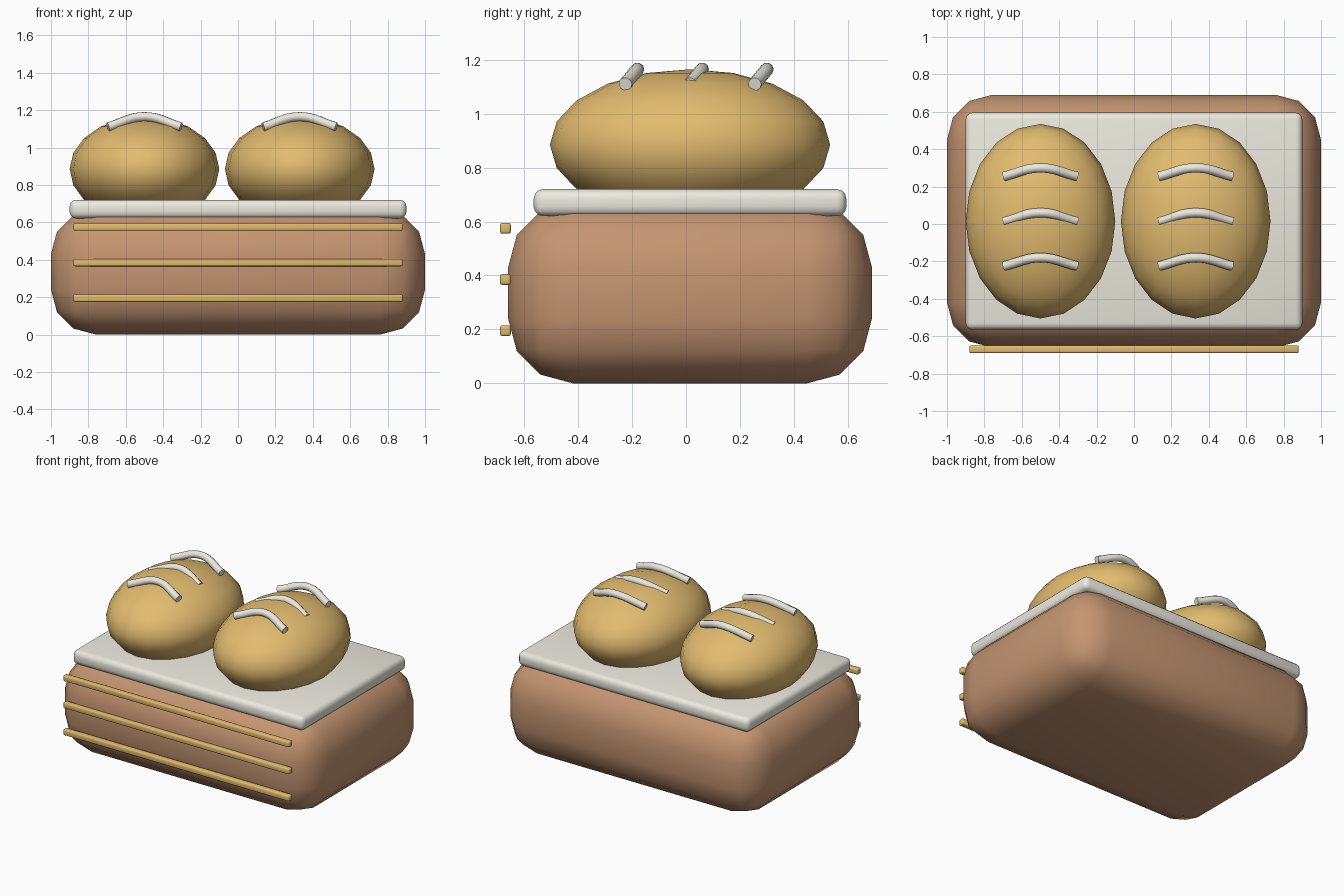
import bpy

if "Cube" in bpy.data.objects:
    bpy.data.objects.remove(bpy.data.objects["Cube"])

CY = 0.015  # depth centre of basket, cloth and loaves


def material(name, rgb):
    m = bpy.data.materials.new(name)
    m.diffuse_color = (*rgb, 1)
    m.use_nodes = True
    m.node_tree.nodes["Principled BSDF"].inputs["Base Color"].default_value = m.diffuse_color
    return m


WICKER = material("wicker", (0.55, 0.30, 0.165))
CRUST = material("crust", (0.76, 0.50, 0.16))
LINEN = material("linen", (0.84, 0.82, 0.73))


def finish(ob, name, mat):
    ob.name = name
    ob.data.materials.append(mat)
    return ob


def rounded_box(name, centre, size, bevel, segments, mat):
    bpy.ops.mesh.primitive_cube_add(size=1, location=centre)
    ob = finish(bpy.context.object, name, mat)
    ob.scale = size
    bpy.ops.object.transform_apply(location=False, rotation=False, scale=True)
    mod = ob.modifiers.new("round", 'BEVEL')
    mod.width, mod.segments = bevel, segments
    bpy.ops.object.shade_smooth()
    return ob


def score(name, x, y):
    # curved flour score lying across a loaf
    cu = bpy.data.curves.new(name, 'CURVE')
    cu.dimensions = '3D'
    cu.bevel_depth = 0.025
    cu.bevel_resolution = 3
    cu.resolution_u = 8
    cu.use_fill_caps = True
    sp = cu.splines.new('BEZIER')
    sp.bezier_points.add(2)
    for p, co in zip(sp.bezier_points, [(-0.195, -0.04, 1.11), (0, 0.005, 1.165), (0.195, -0.04, 1.11)]):
        p.co = co
        p.handle_left_type = p.handle_right_type = 'AUTO'
    ob = bpy.data.objects.new(name, cu)
    ob.location = (x, y, 0)
    bpy.context.collection.objects.link(ob)
    finish(ob, name, LINEN)


# basket body and cloth
rounded_box("basket", (0, CY, 0.335), (2, 1.35, 0.67), 0.24, 3, WICKER)
rounded_box("cloth", (0, CY, 0.67), (1.8, 1.16, 0.1), 0.035, 3, LINEN)

# woven bands on the front
for i in range(3):
    rounded_box(f"band_{i + 1}", (0, -0.67, 0.195 + 0.19 * i), (1.76, 0.04, 0.04), 0.008, 2, CRUST)

# loaves with three scores each
for side, x in (("left", -0.5), ("right", 0.33)):
    bpy.ops.mesh.primitive_uv_sphere_add(segments=20, ring_count=10, radius=1, location=(x, CY, 0.885))
    loaf = finish(bpy.context.object, f"loaf_{side}", CRUST)
    loaf.scale = (0.4, 0.52, 0.28)
    bpy.ops.object.shade_smooth()
    for i in range(3):
        score(f"score_{side}_{i + 1}", x, CY + 0.04 + 0.24 * (i - 1))
